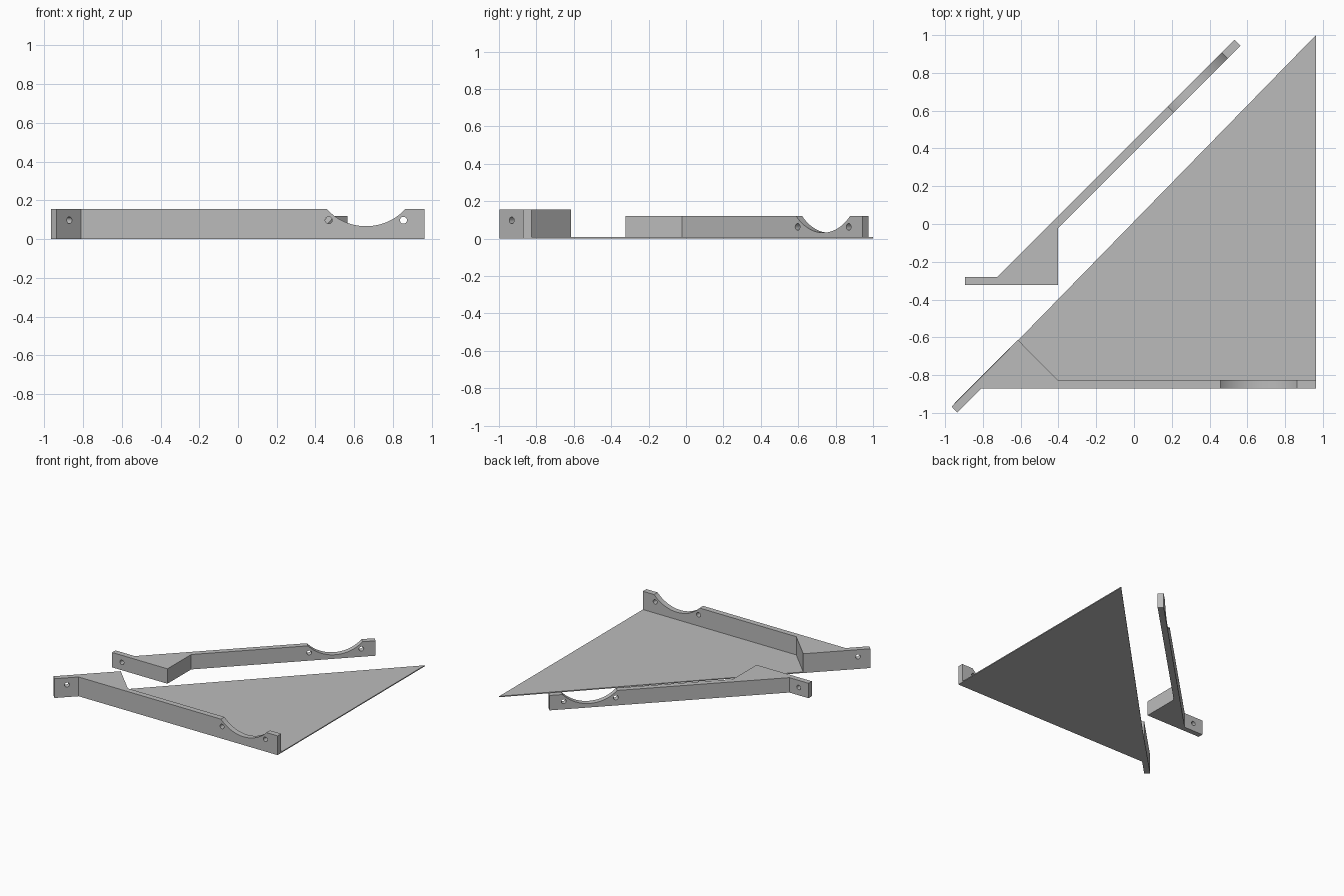
import bpy
import bmesh
from math import pi, sin, cos

if "Cube" in bpy.data.objects:
    bpy.data.objects.remove(bpy.data.objects["Cube"], do_unlink=True)

grey = bpy.data.materials.new("plain grey")
grey.use_nodes = True
colour = (0.5, 0.5, 0.5, 1)
grey.diffuse_color = colour
grey.node_tree.nodes["Principled BSDF"].inputs["Base Color"].default_value = colour


def prism(name, outline, height):
    """Extrude a plan outline upward from the ground."""
    bm = bmesh.new()
    face = bm.faces.new([bm.verts.new((x, y, 0)) for x, y in outline])
    out = bmesh.ops.extrude_face_region(bm, geom=[face])
    for v in out["geom"]:
        if isinstance(v, bmesh.types.BMVert):
            v.co.z = height
    bmesh.ops.recalc_face_normals(bm, faces=bm.faces)
    mesh = bpy.data.meshes.new(name)
    bm.to_mesh(mesh)
    bm.free()
    mesh.materials.append(grey)
    obj = bpy.data.objects.new(name, mesh)
    bpy.context.collection.objects.link(obj)
    return obj


def drill(obj, x, y, z, radius, heading, sides):
    """Cut a horizontal cylinder through a wall that runs along heading."""
    bpy.ops.mesh.primitive_cylinder_add(
        vertices=sides, radius=radius, depth=0.12, location=(x, y, z),
        rotation=(pi / 2, 0, heading))
    cutter = bpy.context.object
    cutter.name = "cutter"
    cutter.hide_render = True
    cutter.data.materials.append(grey)
    cut = obj.modifiers.new("cut", "BOOLEAN")
    cut.operation = "DIFFERENCE"
    cut.solver = "EXACT"
    cut.object = cutter
    bpy.ops.object.select_all(action="DESELECT")
    bpy.context.view_layer.objects.active = obj
    obj.select_set(True)
    bpy.ops.object.modifier_apply(modifier=cut.name)
    bpy.data.objects.remove(cutter, do_unlink=True)


def bracket(name, outline, height, saddle, arm_heading, tab_hole, tab_heading):
    """Arm with a round saddle, two screw holes and a drilled end tab."""
    obj = prism(name, outline, height)
    x, y = saddle
    hole_z = height - 0.057
    drill(obj, x, y, height + 0.189, 0.277, arm_heading, 128)
    for side in (-1, 1):
        drill(obj, x + side * 0.193 * cos(arm_heading),
              y + side * 0.193 * sin(arm_heading),
              hole_z, 0.018, arm_heading, 24)
    drill(obj, *tab_hole, hole_z, 0.018, tab_heading, 24)
    bpy.ops.object.shade_smooth_by_angle(angle=pi / 6)
    return obj


# Front bracket: straight arm, solid corner gusset and diagonal tab
bracket("front_bracket",
        [(-0.966, -0.966), (-0.614, -0.614), (-0.403, -0.827), (0.963, -0.827),
         (0.963, -0.872), (-0.81, -0.872), (-0.936, -0.998)],
        0.155, (0.661, -0.85), 0, (-0.885, -0.917), pi / 4)

# Rear bracket: diagonal arm, gusset and straight tab
bracket("rear_bracket",
        [(-0.895, -0.28), (-0.724, -0.28), (0.532, 0.976), (0.564, 0.944),
         (-0.402, -0.022), (-0.402, -0.323), (-0.895, -0.323)],
        0.12, (0.337, 0.749), pi / 4, (-0.808, -0.302), 0)

# Thin triangular sheet under the front bracket
prism("base_sheet", [(-0.864, -0.872), (0.963, -0.872), (0.963, 1.0)], 0.008)
